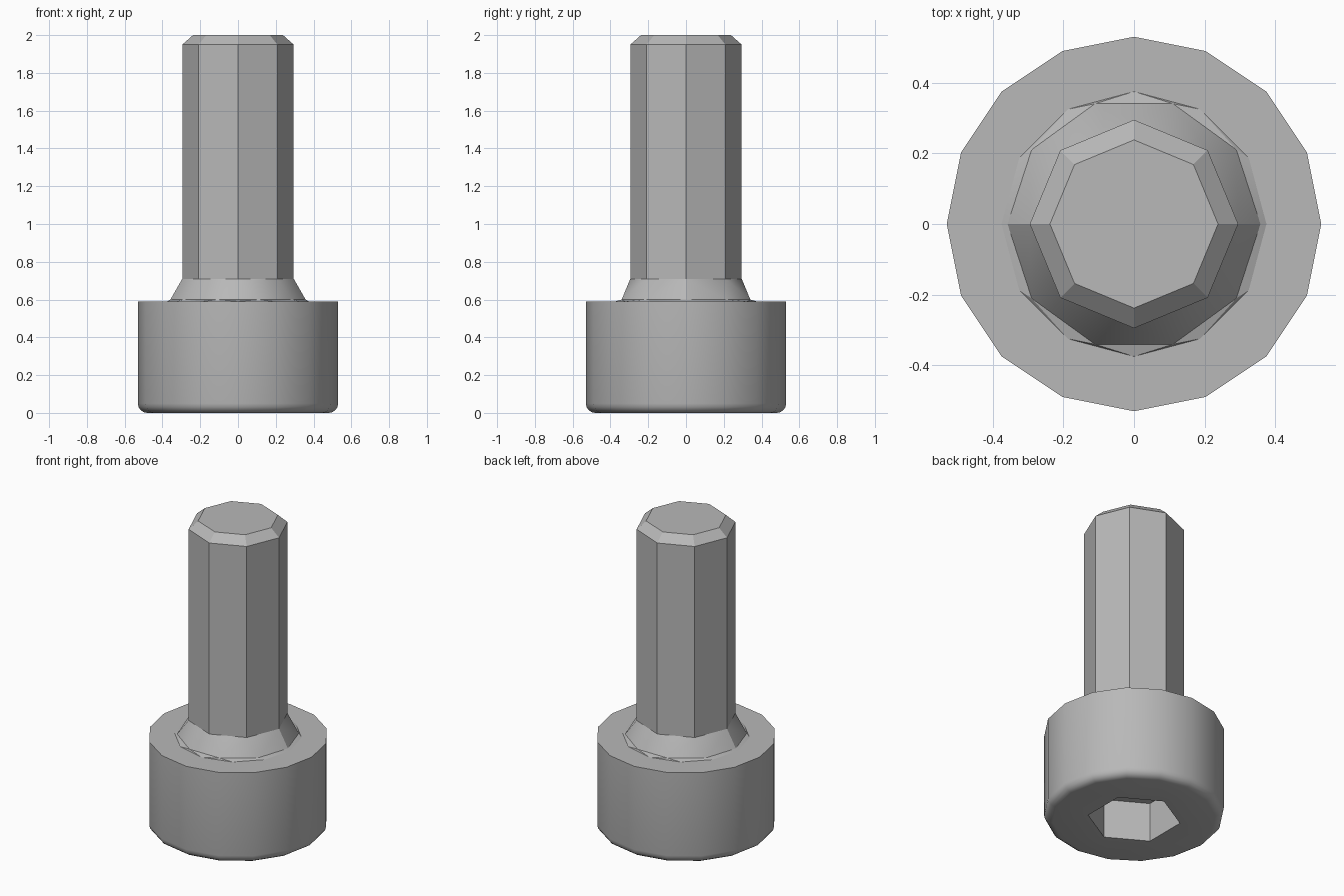
import bpy, bmesh, math

old = bpy.data.objects.get("Cube")
if old:
    bpy.data.objects.remove(old, do_unlink=True)

steel = bpy.data.materials.new("grey_steel")
steel.use_nodes = True
GREY = (0.48, 0.48, 0.48, 1)
steel.diffuse_color = GREY
bsdf = next(n for n in steel.node_tree.nodes if n.type == 'BSDF_PRINCIPLED')
bsdf.inputs["Base Color"].default_value = GREY


def ring(bm, sides, r, z, start=0.0):
    """Regular polygon of vertices around the z axis."""
    return [bm.verts.new((r * math.cos(start + math.tau * i / sides),
                          r * math.sin(start + math.tau * i / sides), z))
            for i in range(sides)]


def stack(bm, rings):
    """Quad walls between successive rings of equal side count."""
    for a, b in zip(rings, rings[1:]):
        n = len(a)
        for i in range(n):
            j = (i + 1) % n
            bm.faces.new((a[i], a[j], b[j], b[i]))


def finish(bm, name, angle):
    mesh = bpy.data.meshes.new(name)
    bm.to_mesh(mesh)
    bm.free()
    mesh.materials.append(steel)
    obj = bpy.data.objects.new(name, mesh)
    bpy.context.collection.objects.link(obj)
    bpy.ops.object.select_all(action='DESELECT')
    bpy.context.view_layer.objects.active = obj
    obj.select_set(True)
    bpy.ops.object.shade_smooth_by_angle(angle=math.radians(angle))
    return obj


# Head: sixteen-sided drum, rounded lower rim, hexagonal socket underneath
bm = bmesh.new()
R, ROUND, TOP = 0.53, 0.05, 0.59
profile = [(R - ROUND + ROUND * math.sin(t), ROUND - ROUND * math.cos(t))
           for t in (math.radians(22.5 * k) for k in range(5))]
profile.append((R, TOP))
outer = [ring(bm, 16, r, z) for r, z in profile]
stack(bm, outer)
bm.faces.new(outer[-1])
socket = [ring(bm, 6, 0.274, z, math.radians(30)) for z in (0.0, 0.255)]
stack(bm, socket)
bm.faces.new(socket[-1])
rim = [bm.edges.get((loop[i - 1], loop[i]))
       for loop in (outer[0], socket[0]) for i in range(len(loop))]
bmesh.ops.triangle_fill(bm, edges=rim, use_beauty=True)
bmesh.ops.recalc_face_normals(bm, faces=bm.faces[:])
finish(bm, "head", 30)


# Collar and thin skirt: flared transitions between polygons of different counts
def flare(name, lower, upper):
    bm = bmesh.new()
    verts = ring(bm, *lower) + ring(bm, *upper)
    bmesh.ops.convex_hull(bm, input=verts)
    bmesh.ops.recalc_face_normals(bm, faces=bm.faces[:])
    caps = [f for f in bm.faces if abs(f.normal.z) > 0.999]
    bmesh.ops.delete(bm, geom=caps, context='FACES')
    finish(bm, name, 30)


flare("skirt", (12, 0.375, 0.59), (10, 0.358, 0.60))
flare("collar", (10, 0.358, 0.60), (8, 0.295, 0.71))

# Shank: eight flat sides with a chamfered tip
bm = bmesh.new()
shank = [ring(bm, 8, r, z) for r, z in ((0.295, 0.71), (0.295, 1.95), (0.238, 2.0))]
stack(bm, shank)
bm.faces.new(shank[-1])
bmesh.ops.recalc_face_normals(bm, faces=bm.faces[:])
finish(bm, "shank", 20)
